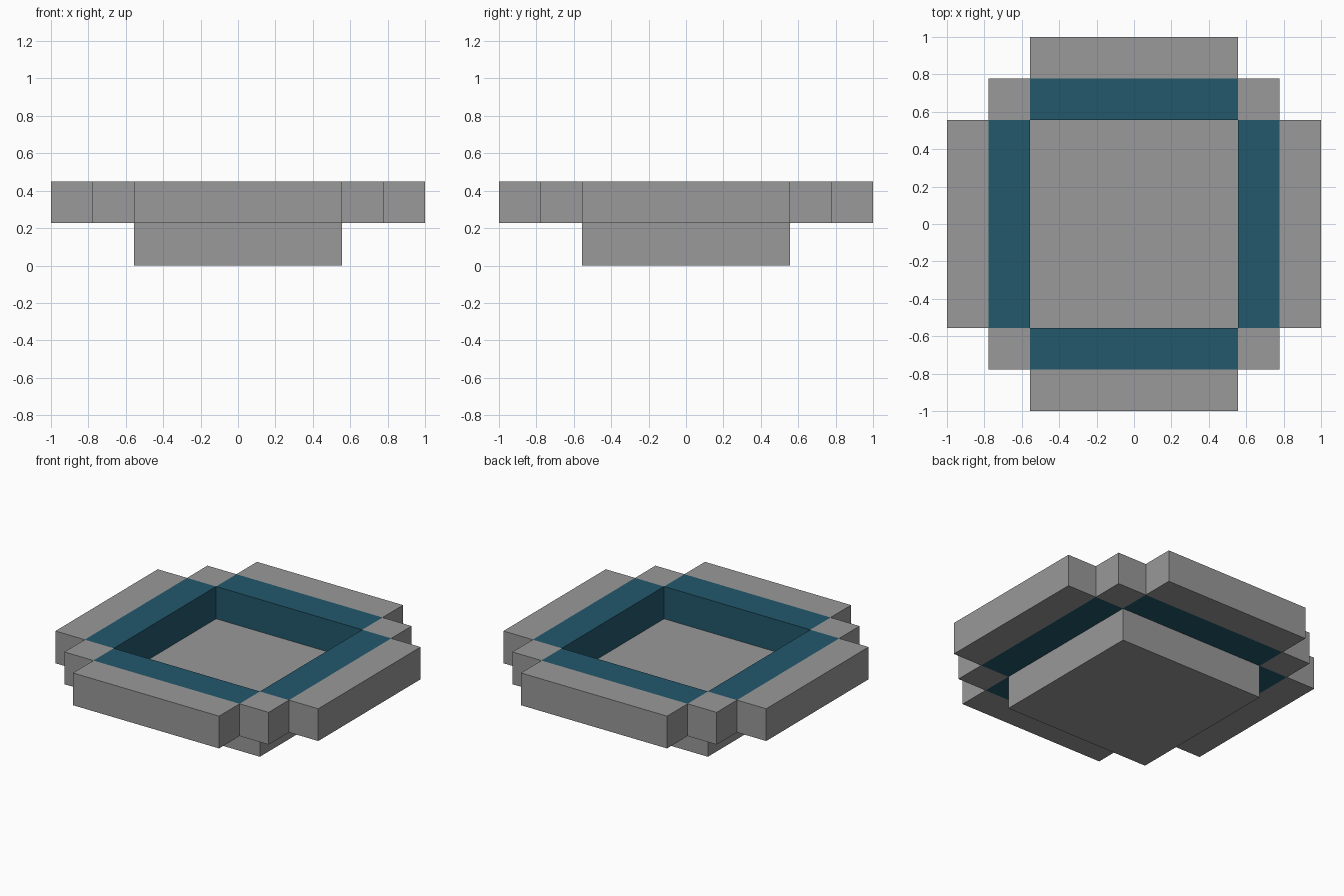
import bpy, bmesh, math
from mathutils import Matrix

cube = bpy.data.objects.get("Cube")
if cube:
    bpy.data.objects.remove(cube, do_unlink=True)


def material(name, rgb):
    m = bpy.data.materials.new(name)
    m.use_nodes = True
    color = (*rgb, 1.0)
    m.diffuse_color = color
    m.node_tree.nodes["Principled BSDF"].inputs["Base Color"].default_value = color
    return m


grey = material("stone grey", (0.319, 0.319, 0.319))
blue = material("deep teal", (0.016, 0.098, 0.150))

# Steps of the stepped outline, from the basin edge outwards
INNER, MIDDLE, OUTER = 0.556, 0.777, 1.0
FLOOR, TOP = 0.227, 0.449


def box(name, low, high, mat, turn=0):
    """Box between two corners, turned about z by quarter turns."""
    bm = bmesh.new()
    bmesh.ops.create_cube(bm, size=1.0)
    for v in bm.verts:
        v.co = [(a + b) / 2 + c * (b - a) for a, b, c in zip(low, high, v.co)]
    bm.transform(Matrix.Rotation(turn * math.pi / 2, 4, 'Z'))
    mesh = bpy.data.meshes.new(name)
    bm.to_mesh(mesh)
    bm.free()
    mesh.materials.append(mat)
    obj = bpy.data.objects.new(name, mesh)
    bpy.context.collection.objects.link(obj)
    return obj


# Base block, whose top is the basin floor
box("base", (-INNER, -INNER, 0), (INNER, INNER, FLOOR), grey)

# Each side: lining, outer rim and the corner block next to it
for turn, side in enumerate(("front", "left", "back", "right")):
    box(side + "_lining", (-INNER, -MIDDLE, FLOOR), (INNER, -INNER, TOP), blue, turn)
    box(side + "_rim", (-INNER, -OUTER, FLOOR), (INNER, -MIDDLE, TOP), grey, turn)
    box(side + "_corner_block", (INNER, -MIDDLE, FLOOR), (MIDDLE, -INNER, TOP), grey, turn)
